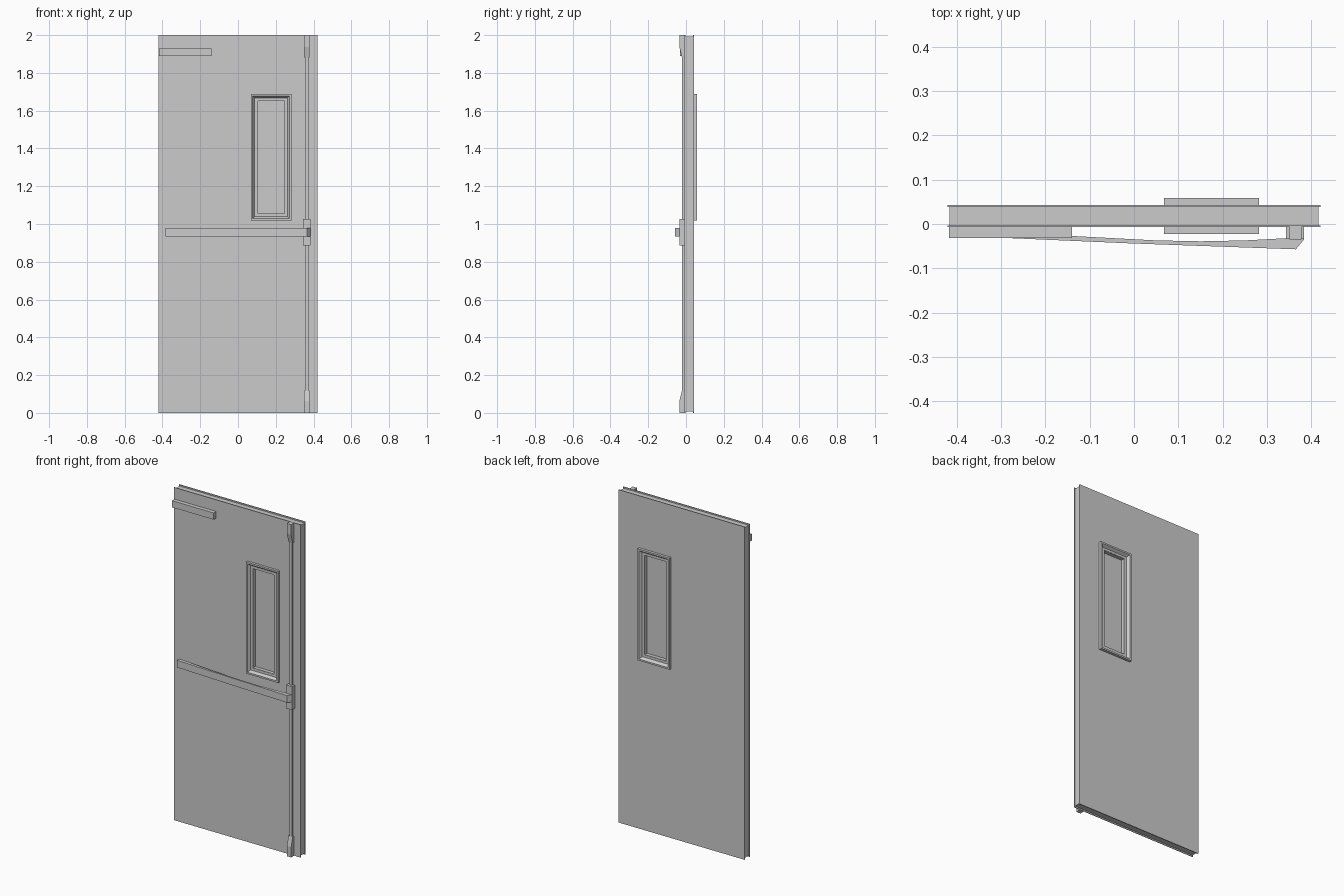
import bpy, bmesh

if "Cube" in bpy.data.objects:
    bpy.data.objects.remove(bpy.data.objects["Cube"])

def make(name, verts, faces):
    bm = bmesh.new()
    vs = [bm.verts.new(v) for v in verts]
    for f in faces:
        bm.faces.new([vs[i] for i in f])
    bmesh.ops.recalc_face_normals(bm, faces=bm.faces)
    me = bpy.data.meshes.new(name)
    bm.to_mesh(me)
    bm.free()
    ob = bpy.data.objects.new(name, me)
    bpy.context.collection.objects.link(ob)
    return ob

def ring(name, rects):
    """Closed loop of rectangles (x0, x1, z0, z1, y), skinned into a frame."""
    verts = []
    for x0, x1, z0, z1, y in rects:
        verts += [(x0, y, z0), (x1, y, z0), (x1, y, z1), (x0, y, z1)]
    n = len(rects)
    faces = []
    for r in range(n):
        a, b = 4 * r, 4 * ((r + 1) % n)
        for i in range(4):
            j = (i + 1) % 4
            faces.append((a + i, a + j, b + j, b + i))
    return make(name, verts, faces)

def prism(name, profile, lo, hi, place):
    """Extrude a 2D profile from lo to hi; place maps (u, v, w) to xyz."""
    n = len(profile)
    verts = [place(u, v, w) for w in (lo, hi) for u, v in profile]
    faces = [tuple(range(n)), tuple(range(n, 2 * n))]
    faces += [(i, (i + 1) % n, n + (i + 1) % n, n + i) for i in range(n)]
    return make(name, verts, faces)

def box(name, x0, x1, y0, y1, z0, z1):
    return prism(name, [(x0, y0), (x1, y0), (x1, y1), (x0, y1)], z0, z1,
                 lambda u, v, w: (u, v, w))

# Window outline, grown or shrunk by an inset
def window(i, y):
    return (0.068 + i, 0.282 - i, 1.018 + i, 1.688 - i, y)

# Door leaf: two skins over a recessed core, all with the window opening
def slab(name, x, z0, z1, y0, y1):
    ring(name, [(-x, x, z0, z1, y0), (-x, x, z0, z1, y1),
                window(0.035, y1), window(0.035, y0)])

slab("front_skin", 0.42, 0, 2, -0.007, -0.003)
slab("back_skin", 0.42, 0, 2, 0.038, 0.043)
slab("door_core", 0.416, 0.008, 1.992, -0.003, 0.038)

# Window pane and bevelled frames on both sides
box("window_pane", 0.10, 0.25, 0.016, 0.020, 1.05, 1.656)
for name, base, face, pane in (("front_window_frame", -0.006, -0.022, 0.016),
                               ("back_window_frame", 0.042, 0.059, 0.020)):
    ring(name, [window(0, base), window(0, face), window(0.010, face),
                window(0.037, pane), window(0.037, base)])

# Closer housing near the top
box("closer_housing", -0.417, -0.14, -0.031, -0.007, 1.89, 1.93)

# Vertical latch rod, central lock case and tapered end latches
box("latch_rod", 0.355, 0.372, -0.02, -0.007, 0.01, 1.99)
box("lock_case", 0.343, 0.383, -0.034, -0.007, 0.887, 1.027)
latch = [(-0.007, 0), (-0.035, 0), (-0.035, 0.062), (-0.021, 0.118), (-0.007, 0.118)]
for name, z0, s in (("bottom_latch", 0, 1), ("top_latch", 2, -1)):
    prism(name, [(y, z0 + s * z) for y, z in latch], 0.35, 0.378,
          lambda u, v, w: (w, u, v))

# Push bar curving away from the door towards the lock
bar = [(-0.385, -0.007), (-0.385, -0.028), (-0.30, -0.031), (0.0, -0.044),
       (0.365, -0.057), (0.383, -0.035), (0.383, -0.030), (0.343, -0.032),
       (0.25, -0.037), (0.15, -0.039), (0.05, -0.037), (-0.14, -0.027),
       (-0.28, -0.015)]
prism("push_bar", bar, 0.935, 0.978, lambda u, v, w: (u, v, w))
